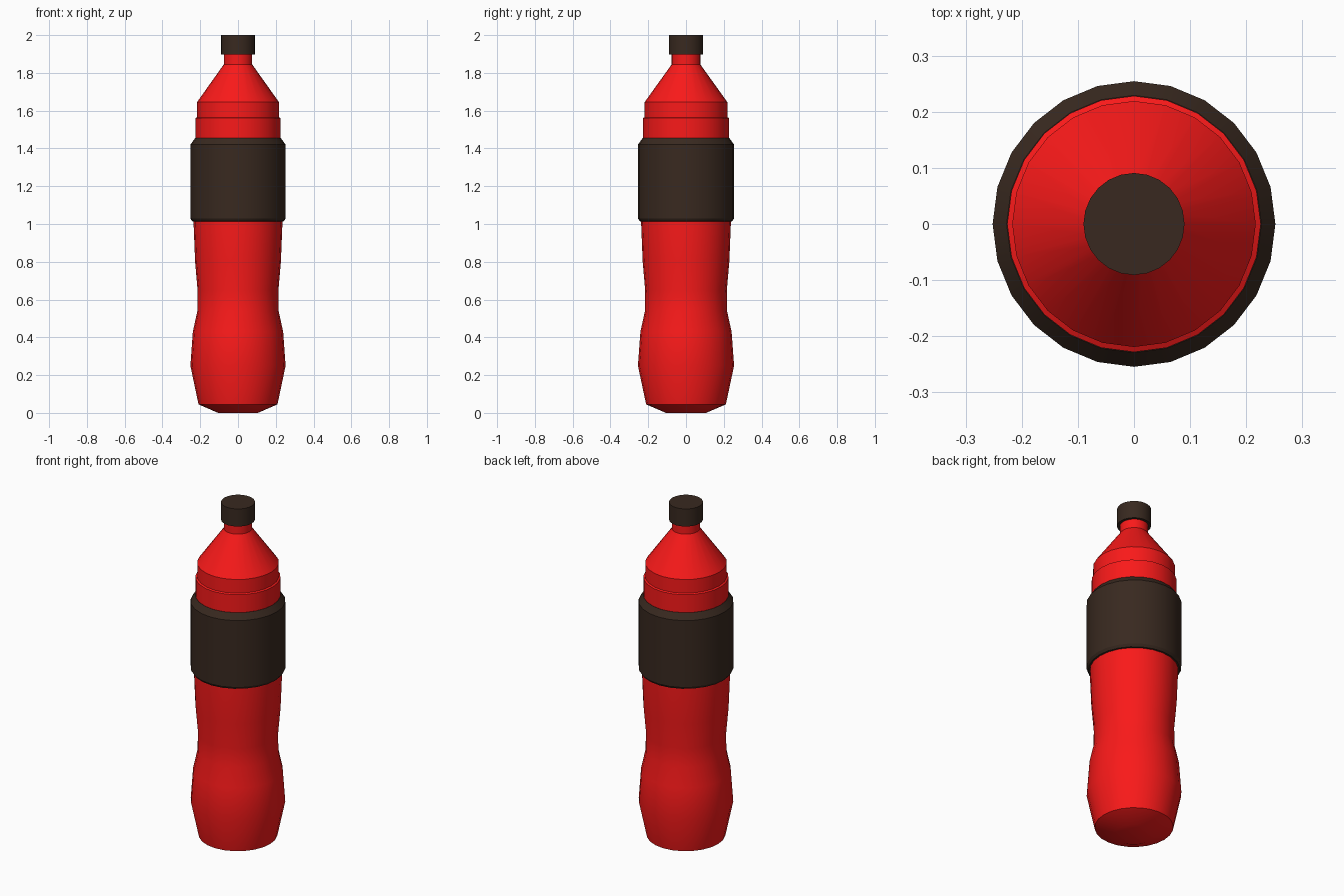
import bpy
import bmesh
from math import cos, sin, tau, radians

if "Cube" in bpy.data.objects:
    bpy.data.objects.remove(bpy.data.objects["Cube"])

SIDES = 24
Y_STRETCH = 1.01


def material(name, color):
    mat = bpy.data.materials.new(name)
    mat.diffuse_color = color
    mat.use_nodes = True
    mat.node_tree.nodes["Principled BSDF"].inputs["Base Color"].default_value = mat.diffuse_color
    return mat


def lathe(name, profile, mat):
    """Spin (radius, height) points around z and close both ends."""
    bm = bmesh.new()
    rings = [[bm.verts.new((r * cos(tau * i / SIDES),
                            r * sin(tau * i / SIDES) * Y_STRETCH, z))
              for i in range(SIDES)] for r, z in profile]
    for low, high in zip(rings, rings[1:]):
        for i in range(SIDES):
            j = (i + 1) % SIDES
            bm.faces.new((low[i], low[j], high[j], high[i]))
    bm.faces.new(rings[0][::-1])
    bm.faces.new(rings[-1])
    mesh = bpy.data.meshes.new(name)
    bm.to_mesh(mesh)
    bm.free()
    mesh.materials.append(mat)
    obj = bpy.data.objects.new(name, mesh)
    bpy.context.collection.objects.link(obj)
    bpy.context.view_layer.objects.active = obj
    obj.select_set(True)
    bpy.ops.object.shade_smooth_by_angle(angle=radians(30))
    obj.select_set(False)
    return obj


red = material("red", (0.95, 0.01, 0.01, 1))
dark = material("dark_brown", (0.04, 0.022, 0.014, 1))

# Bottle body: waisted grip, stepped shoulder, cone and neck
lathe("bottle_body", [
    (0.105, 0.0), (0.209, 0.045), (0.252, 0.25), (0.239, 0.43),
    (0.215, 0.54), (0.214, 0.65), (0.227, 0.80), (0.235, 1.0),
    (0.235, 1.02), (0.226, 1.03), (0.226, 1.56), (0.217, 1.565),
    (0.217, 1.645), (0.075, 1.845), (0.075, 1.91)], red)

# Label sleeve with chamfered rims
lathe("label_sleeve", [
    (0.232, 1.012), (0.243, 1.015), (0.252, 1.03), (0.252, 1.42),
    (0.227, 1.455), (0.222, 1.455)], dark)

# Screw cap
lathe("cap", [(0.09, 1.897), (0.09, 2.0)], dark)
